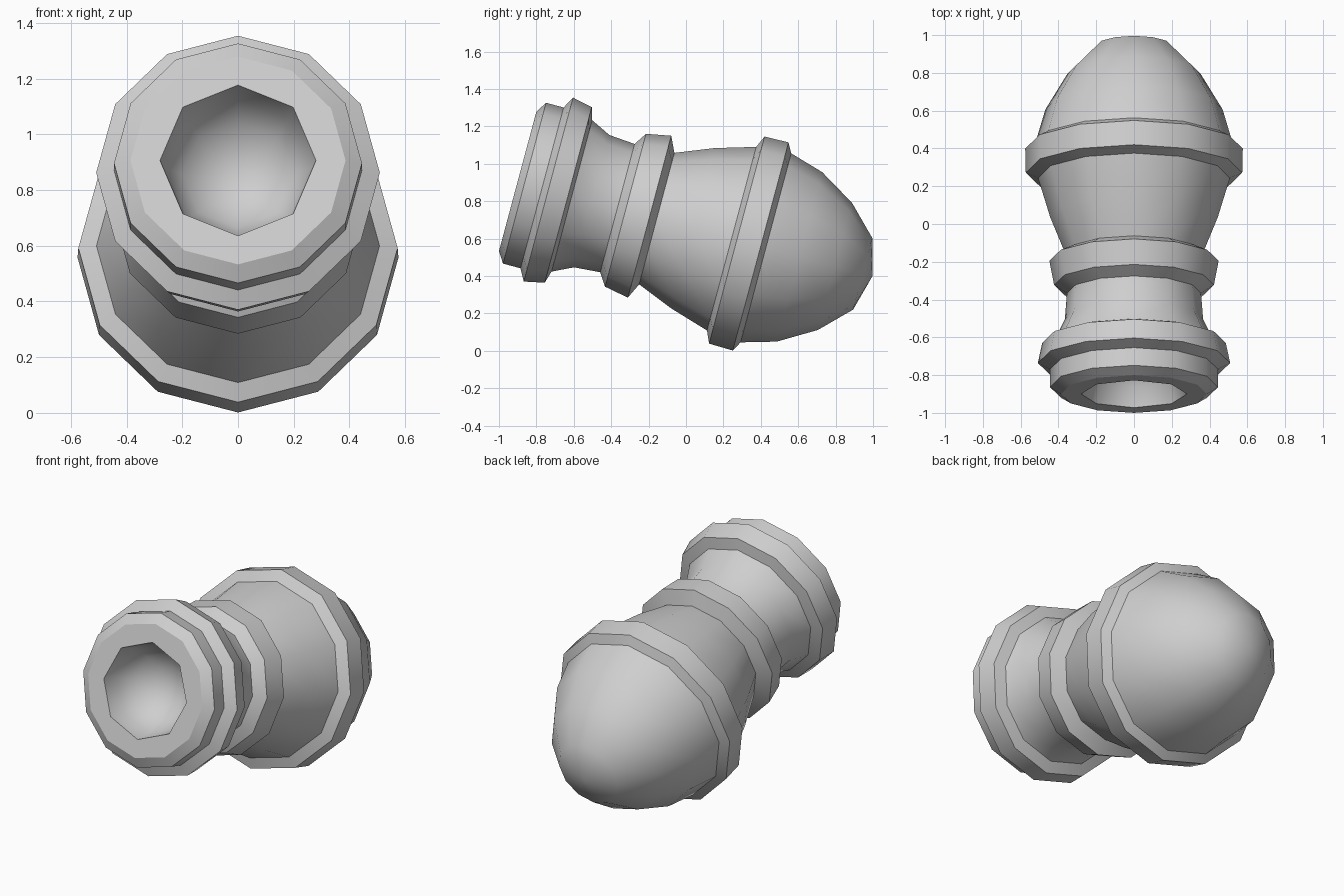
import bpy, bmesh
from math import sin, cos, pi, radians

cube = bpy.data.objects.get("Cube")
if cube:
    bpy.data.objects.remove(cube)

metal = bpy.data.materials.new("grey metal")
metal.use_nodes = True
grey = (0.62, 0.62, 0.62, 1)
metal.diffuse_color = grey
metal.node_tree.nodes["Principled BSDF"].inputs["Base Color"].default_value = grey

TILT = radians(-15)
MUZZLE = (0, -0.9, 0.906)


def finish(name, bm):
    """Turn a bmesh into a tilted part of the barrel."""
    mesh = bpy.data.meshes.new(name)
    bm.to_mesh(mesh)
    bm.free()
    mesh.materials.append(metal)
    obj = bpy.data.objects.new(name, mesh)
    bpy.context.collection.objects.link(obj)
    obj.location = MUZZLE
    obj.rotation_euler.x = TILT
    return obj


def circle(bm, t, r, sides):
    """Ring of vertices around the barrel axis, t behind the muzzle."""
    return [bm.verts.new((r * sin(2 * pi * k / sides), t, r * cos(2 * pi * k / sides)))
            for k in range(sides)]


def lathe(name, profile, sides=12, crisp=False):
    """Revolve (distance, radius) points; crisp keeps the profile corners hard."""
    bm = bmesh.new()
    rings = [circle(bm, t, r, sides) for t, r in profile]
    for a, b in zip(rings, rings[1:]):
        for k in range(sides):
            n = (k + 1) % sides
            bm.faces.new((a[k], a[n], b[n], b[k])).smooth = True
    if crisp:
        for ring in rings:
            for k in range(sides):
                bm.edges.get((ring[k - 1], ring[k])).smooth = False
    bmesh.ops.remove_doubles(bm, verts=bm.verts, dist=0.0001)
    return finish(name, bm)


# Bore: a rounded eight-sided hollow
lathe("bore", [(0.28 * cos(pi * k / 8), 0.28 * sin(pi * k / 8)) for k in range(5)], sides=8)

# Flat muzzle face around the bore
bm = bmesh.new()
edges = []
for radius, sides in ((0.386, 12), (0.28, 8)):
    loop = circle(bm, 0, radius, sides)
    edges += [bm.edges.new((loop[k - 1], loop[k])) for k in range(sides)]
bmesh.ops.triangle_fill(bm, edges=edges, use_beauty=True, normal=(0, -1, 0))
for face in bm.faces:
    face.normal_update()
    if face.normal.y > 0:
        face.normal_flip()
finish("muzzle_face", bm)

# Muzzle lip and its stepped collar
lathe("muzzle_collar", [(0, 0.386), (0.038, 0.445), (0.135, 0.445), (0.17, 0.509),
                        (0.28, 0.486), (0.3, 0.419)], crisp=True)

# Flared neck
lathe("neck", [(0.3, 0.419), (0.41, 0.366), (0.552, 0.355)])

# Middle band
lathe("middle_band", [(0.552, 0.355), (0.597, 0.423), (0.73, 0.448), (0.77, 0.364)], crisp=True)

# Swelling body
lathe("body", [(0.77, 0.364), (0.97, 0.444), (1.184, 0.508)])

# Rear band
lathe("rear_band", [(1.184, 0.508), (1.213, 0.573), (1.345, 0.576), (1.374, 0.523)], crisp=True)

# Rounded breech
lathe("breech", [(1.374, 0.523), (1.56, 0.469), (1.756, 0.352), (1.91, 0.198), (1.963, 0)])
